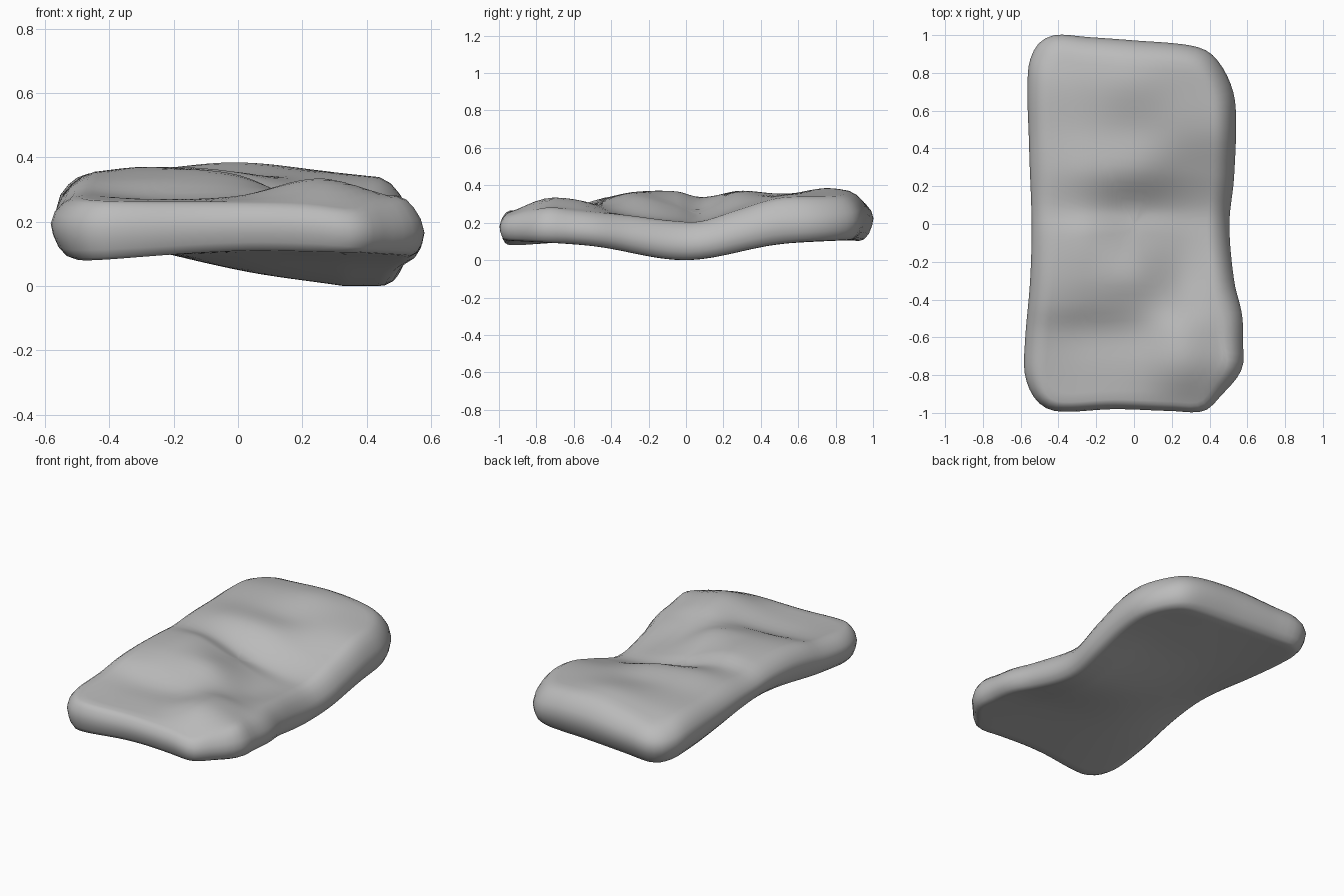
import bpy, bmesh, math
from mathutils import Vector

if "Cube" in bpy.data.objects:
    bpy.data.objects.remove(bpy.data.objects["Cube"])

# Smooth interpolation through uneven samples (cubic Hermite, clamped ends)
def curve(ts, vs, t):
    t = min(max(t, ts[0]), ts[-1])
    i = max(k for k in range(len(ts) - 1) if ts[k] <= t)
    def slope(k):
        a, b = max(k - 1, 0), min(k + 1, len(ts) - 1)
        return (vs[b] - vs[a]) / (ts[b] - ts[a])
    h = ts[i + 1] - ts[i]
    s = (t - ts[i]) / h
    return ((2*s**3 - 3*s**2 + 1) * vs[i] + (s**3 - 2*s**2 + s) * h * slope(i)
            + (3*s**2 - 2*s**3) * vs[i + 1] + (s**3 - s**2) * h * slope(i + 1))

def surface(xs, rows, x, y):
    return curve([r[0] for r in rows], [curve(xs, r[1], x) for r in rows], y)

# Relief of the worn upper face: (y, heights across x)
TOP_X = (-.5, -.25, 0, .25, .47)
TOP = [(-.95, (.265, .262, .26, .25, .22)),
       (-.75, (.28, .27, .28, .33, .28)),
       (-.57, (.30, .275, .28, .32, .265)),
       (-.43, (.335, .33, .315, .275, .25)),
       (-.27, (.35, .365, .345, .24, .235)),
       (-.05, (.345, .365, .29, .22, .205)),
       (.08, (.335, .33, .26, .215, .205)),
       (.28, (.345, .37, .35, .29, .265)),
       (.50, (.345, .355, .345, .345, .33)),
       (.75, (.345, .365, .385, .36, .33)),
       (.93, (.31, .34, .36, .35, .31))]

# Twisted underside, lowest at the middle of the right side
LOW_X = (-.5, 0, .33)
LOW = [(-.95, (.075, .11, .105)), (-.5, (.11, .09, .075)), (0, (.17, .05, 0)),
       (.5, (.13, .09, .085)), (.95, (.10, .11, .11))]

# Plan outline, counter-clockwise
PLAN = [(-.42, -.99), (-.1, -.98), (.2, -.99), (.37, -.99), (.46, -.91), (.57, -.77),
        (.577, -.62), (.572, -.48), (.53, -.3), (.505, 0), (.53, .25), (.538, .62),
        (.50, .77), (.41, .90), (.3, .945), (0, .972), (-.25, .99), (-.42, 1.0),
        (-.51, .95), (-.56, .82), (-.555, .4), (-.542, 0), (-.55, -.3),
        (-.577, -.62), (-.577, -.8), (-.52, -.93)]

# Resample the outline evenly
def outline(count):
    pts = [Vector(p) for p in PLAN]
    closed = pts[-3:] + pts + pts[:4]
    ts = [0]
    for a, b in zip(closed, closed[1:]):
        ts.append(ts[-1] + (b - a).length)
    start, end = ts[3], ts[3 + len(pts)]
    out = []
    for k in range(count):
        t = start + (end - start) * k / count
        out.append(Vector((curve(ts, [p.x for p in closed], t),
                           curve(ts, [p.y for p in closed], t))))
    return out

N = 128
edge = outline(N)
normals = []
for k in range(N):
    d = edge[(k + 3) % N] - edge[k - 3]
    normals.append(Vector((d.y, -d.x)).normalized())

# Rim section: (inset from outline, fraction of thickness)
RIM = [(.075, 0), (.05, .04), (.025, .17), (.008, .36), (0, .54),
       (.012, .72), (.037, .86), (.065, .955), (.10, 1)]
SCALES = [k / 20 for k in range(1, 20)]

bm = bmesh.new()
# The front rim is tighter; the right rim bulges lower down
def make_ring(inset, frac, scale=1.0):
    ring = []
    for p, n in zip(edge, normals):
        d = inset * (1 - .5 * max(-n.y, 0))
        f = frac ** (1 + .5 * max(n.x, 0))
        q = (p - n * d) * scale
        src = (p - n * max(d, .05)) * scale
        lo = surface(LOW_X, LOW, src.x, src.y)
        hi = surface(TOP_X, TOP, src.x, src.y)
        ring.append(bm.verts.new((q.x, q.y, lo + (hi - lo) * f)))
    return ring

rings = [make_ring(RIM[0][0], 0, s) for s in SCALES]
rings += [make_ring(*r) for r in RIM]
rings += [make_ring(RIM[-1][0], 1, s) for s in reversed(SCALES)]
for a, b in zip(rings, rings[1:]):
    for k in range(N):
        j = (k + 1) % N
        bm.faces.new((a[k], a[j], b[j], b[k]))
for ring, rows, xs in ((rings[0], LOW, LOW_X), (rings[-1], TOP, TOP_X)):
    c = bm.verts.new((0, 0, surface(xs, rows, 0, 0)))
    for k in range(N):
        bm.faces.new((ring[k], ring[(k + 1) % N], c))
bmesh.ops.recalc_face_normals(bm, faces=bm.faces)

# Rest the slab on the ground
low = min(v.co.z for v in bm.verts)
for v in bm.verts:
    v.co.z -= low

mesh = bpy.data.meshes.new("stone_slab")
bm.to_mesh(mesh)
bm.free()
mesh.polygons.foreach_set("use_smooth", [True] * len(mesh.polygons))
slab = bpy.data.objects.new("stone_slab", mesh)
bpy.context.collection.objects.link(slab)

stone = bpy.data.materials.new("grey stone")
stone.diffuse_color = (.5, .5, .5, 1)
stone.use_nodes = True
stone.node_tree.nodes["Principled BSDF"].inputs["Base Color"].default_value = stone.diffuse_color
mesh.materials.append(stone)
